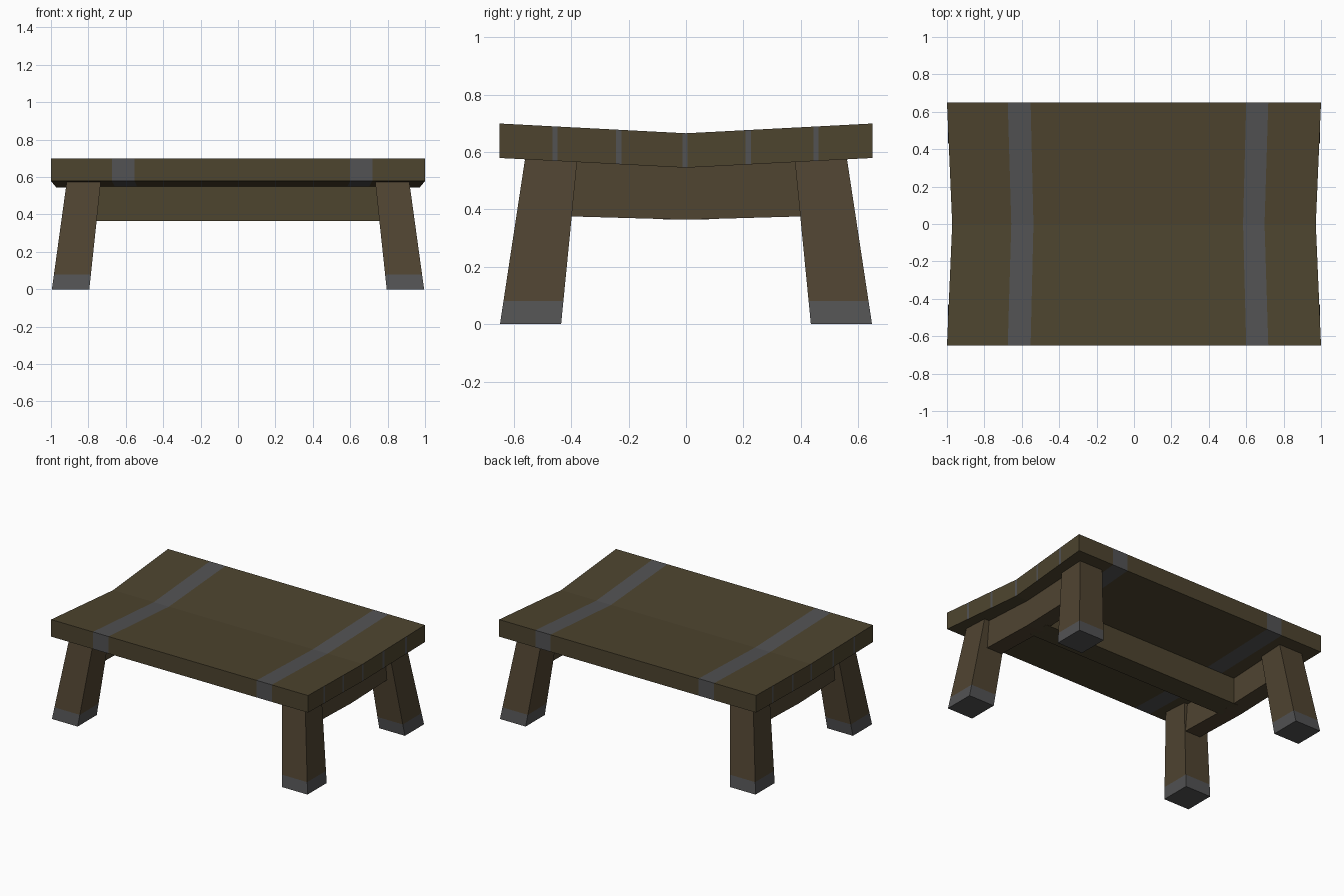
import bpy, bmesh

if "Cube" in bpy.data.objects:
    bpy.data.objects.remove(bpy.data.objects["Cube"])


def make_mat(name, col):
    m = bpy.data.materials.new(name)
    m.diffuse_color = (*col, 1)
    m.use_nodes = True
    m.node_tree.nodes["Principled BSDF"].inputs["Base Color"].default_value = m.diffuse_color
    return m


top_brown = make_mat("olive brown wood", (0.075, 0.058, 0.028))
leg_brown = make_mat("warm brown wood", (0.080, 0.058, 0.031))
grey = make_mat("dark grey metal", (0.085, 0.085, 0.087))


def finish(bm, name, mats):
    bmesh.ops.recalc_face_normals(bm, faces=bm.faces)
    me = bpy.data.meshes.new(name)
    bm.to_mesh(me)
    bm.free()
    for m in mats:
        me.materials.append(m)
    ob = bpy.data.objects.new(name, me)
    bpy.context.collection.objects.link(ob)
    return ob


def loft(name, rings, mats, mat_rule=lambda i: 0):
    """Join equal rings of points into a closed solid."""
    bm = bmesh.new()
    vs = [[bm.verts.new(p) for p in r] for r in rings]
    n = len(rings[0])
    for i in range(len(vs) - 1):
        for j in range(n):
            k = (j + 1) % n
            f = bm.faces.new((vs[i][j], vs[i][k], vs[i + 1][k], vs[i + 1][j]))
            f.material_index = mat_rule(i)
    bm.faces.new(vs[0]).material_index = mat_rule(0)
    bm.faces.new(vs[-1]).material_index = mat_rule(len(vs) - 2)
    return finish(bm, name, mats)


# Sagging table top: grid cut at the metal bands and the plank gaps
xs = [-1, -0.675, -0.553, 0.6, 0.718, 1]
bands = {1, 3}
gaps = [-0.456, -0.234, -0.003, 0.217, 0.453]
ys = sorted([-0.65, 0.65, 0] + [g + s for g in gaps for s in (-0.009, 0.009)])


def top_point(x, y, low):
    t = abs(y) / 0.65
    return (x * (0.972 + 0.028 * t), y, 0.665 + 0.034 * t - (0.12 if low else 0))


bm = bmesh.new()
v = {(i, j, k): bm.verts.new(top_point(x, y, k))
     for i, x in enumerate(xs) for j, y in enumerate(ys) for k in (0, 1)}
nx, ny = len(xs) - 1, len(ys) - 1
for i in range(nx):
    band = 1 if i in bands else 0
    for j in range(ny):
        for k in (0, 1):
            bm.faces.new((v[i, j, k], v[i + 1, j, k], v[i + 1, j + 1, k],
                          v[i, j + 1, k])).material_index = band
    for j in (0, ny):
        bm.faces.new((v[i, j, 0], v[i + 1, j, 0], v[i + 1, j, 1],
                      v[i, j, 1])).material_index = band
for i in (0, nx):
    for j in range(ny):
        mid = (ys[j] + ys[j + 1]) / 2
        gap = any(abs(mid - g) < 0.01 for g in gaps)
        bm.faces.new((v[i, j, 0], v[i, j + 1, 0], v[i, j + 1, 1],
                      v[i, j, 1])).material_index = int(gap)
finish(bm, "table_top", [top_brown, grey])


# Splayed, tapered legs with metal feet
def leg_ring(sx, sy, z):
    t = z / 0.58
    x0, x1 = 0.795 - 0.062 * t, 0.995 - 0.08 * t
    y0, y1 = 0.435 - 0.057 * t, 0.648 - 0.088 * t
    return [(sx * x, sy * y, z) for x, y in ((x0, y0), (x1, y0), (x1, y1), (x0, y1))]


for sx, xn in ((-1, "left"), (1, "right")):
    for sy, yn in ((-1, "front"), (1, "back")):
        loft(f"{yn}_{xn}_leg", [leg_ring(sx, sy, z) for z in (0, 0.08, 0.6)],
             [leg_brown, grey], lambda i: 1 if i == 0 else 0)

    # End rail between the legs, bent like the top
    loft(f"{xn}_end_rail",
         [[(sx * 0.76, y, zb), (sx * 0.88, y, zb), (sx * 0.88, y, zt), (sx * 0.76, y, zt)]
          for y, zb, zt in ((-0.42, 0.376, 0.575), (0, 0.364, 0.555), (0.42, 0.376, 0.575))],
         [leg_brown])

# Long centre beam joining the end rails
loft("centre_beam",
     [[(x, -0.08, 0.365), (x, 0.08, 0.365), (x, 0.08, 0.56), (x, -0.08, 0.56)]
      for x in (-0.79, 0.79)], [top_brown])
